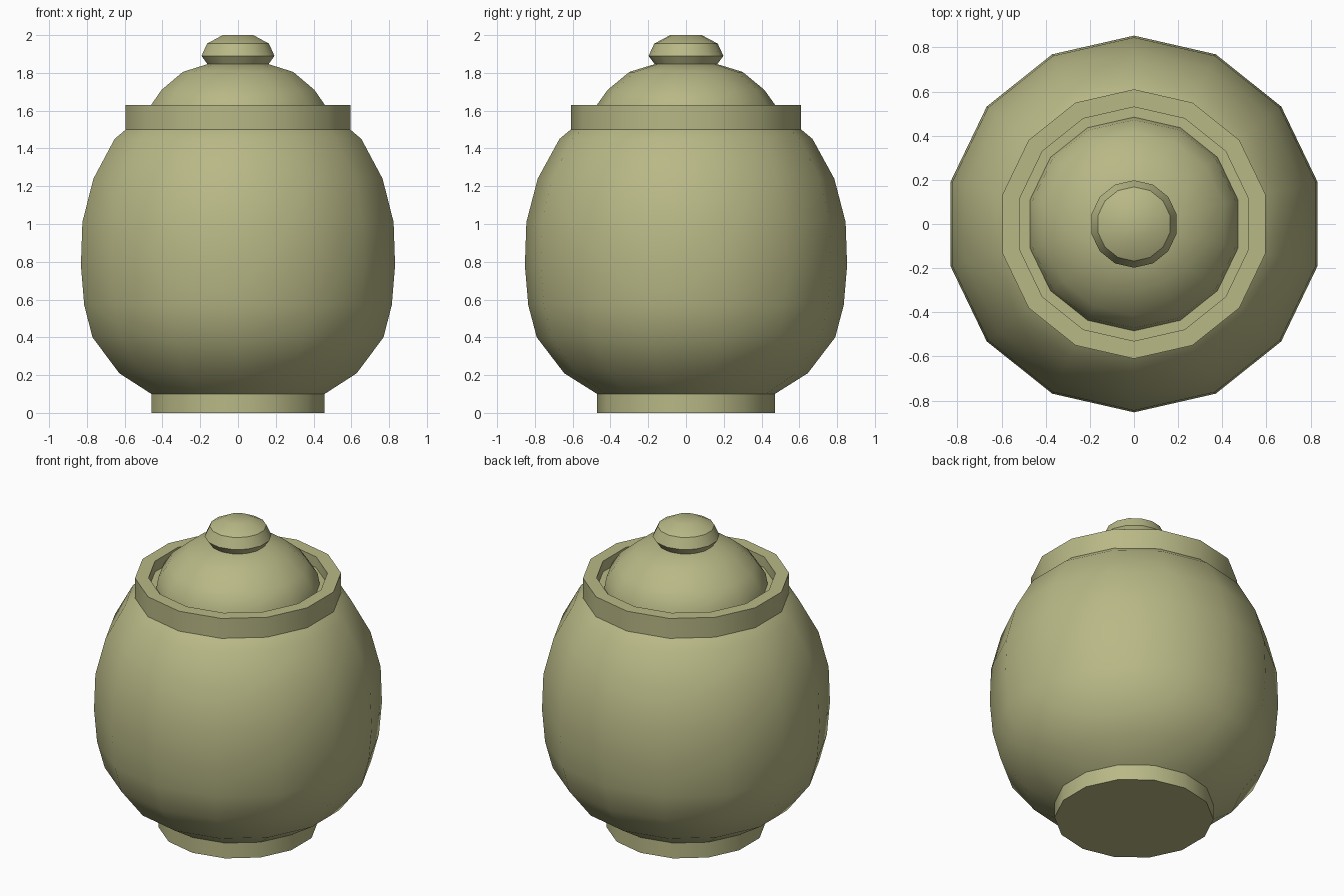
import bpy, math

if "Cube" in bpy.data.objects:
    bpy.data.objects.remove(bpy.data.objects["Cube"])

SIDES = 14

def lathe(name, profile):
    """Revolve (radius, z) points about z, with flat caps at both ends."""
    verts, faces = [], []
    for r, z in profile:
        for i in range(SIDES):
            a = math.pi / 2 + 2 * math.pi * i / SIDES
            verts.append((r * math.cos(a), r * math.sin(a), z))
    for k in range(len(profile) - 1):
        for i in range(SIDES):
            j = (i + 1) % SIDES
            faces.append((k * SIDES + i, k * SIDES + j,
                          (k + 1) * SIDES + j, (k + 1) * SIDES + i))
    faces.append(tuple(reversed(range(SIDES))))
    top = (len(profile) - 1) * SIDES
    faces.append(tuple(range(top, top + SIDES)))
    mesh = bpy.data.meshes.new(name)
    mesh.from_pydata(verts, [], faces)
    obj = bpy.data.objects.new(name, mesh)
    bpy.context.collection.objects.link(obj)
    mat = bpy.data.materials.get("olive_glaze") or bpy.data.materials.new("olive_glaze")
    mat.diffuse_color = (0.48, 0.48, 0.24, 1)
    mat.use_nodes = True
    mat.node_tree.nodes["Principled BSDF"].inputs["Base Color"].default_value = mat.diffuse_color
    mesh.materials.append(mat)
    bpy.ops.object.select_all(action='DESELECT')
    obj.select_set(True)
    bpy.context.view_layer.objects.active = obj
    bpy.ops.object.shade_smooth_by_angle(angle=math.radians(32))
    return obj

# Foot, round belly, raised rim and the recessed ledge that carries the lid
lathe("jar_body", [
    (0.47, 0), (0.47, 0.10), (0.645, 0.21), (0.79, 0.40), (0.835, 0.57),
    (0.853, 0.78), (0.845, 1.01), (0.785, 1.24), (0.67, 1.45), (0.61, 1.50),
    (0.61, 1.63), (0.53, 1.63), (0.53, 1.56)])

# Domed lid
lathe("lid", [
    (0.484, 1.56), (0.472, 1.63), (0.415, 1.71), (0.30, 1.805), (0.16, 1.848)])

# Lid knob
lathe("knob", [
    (0.165, 1.845), (0.198, 1.89), (0.168, 1.955), (0.083, 2.0)])
